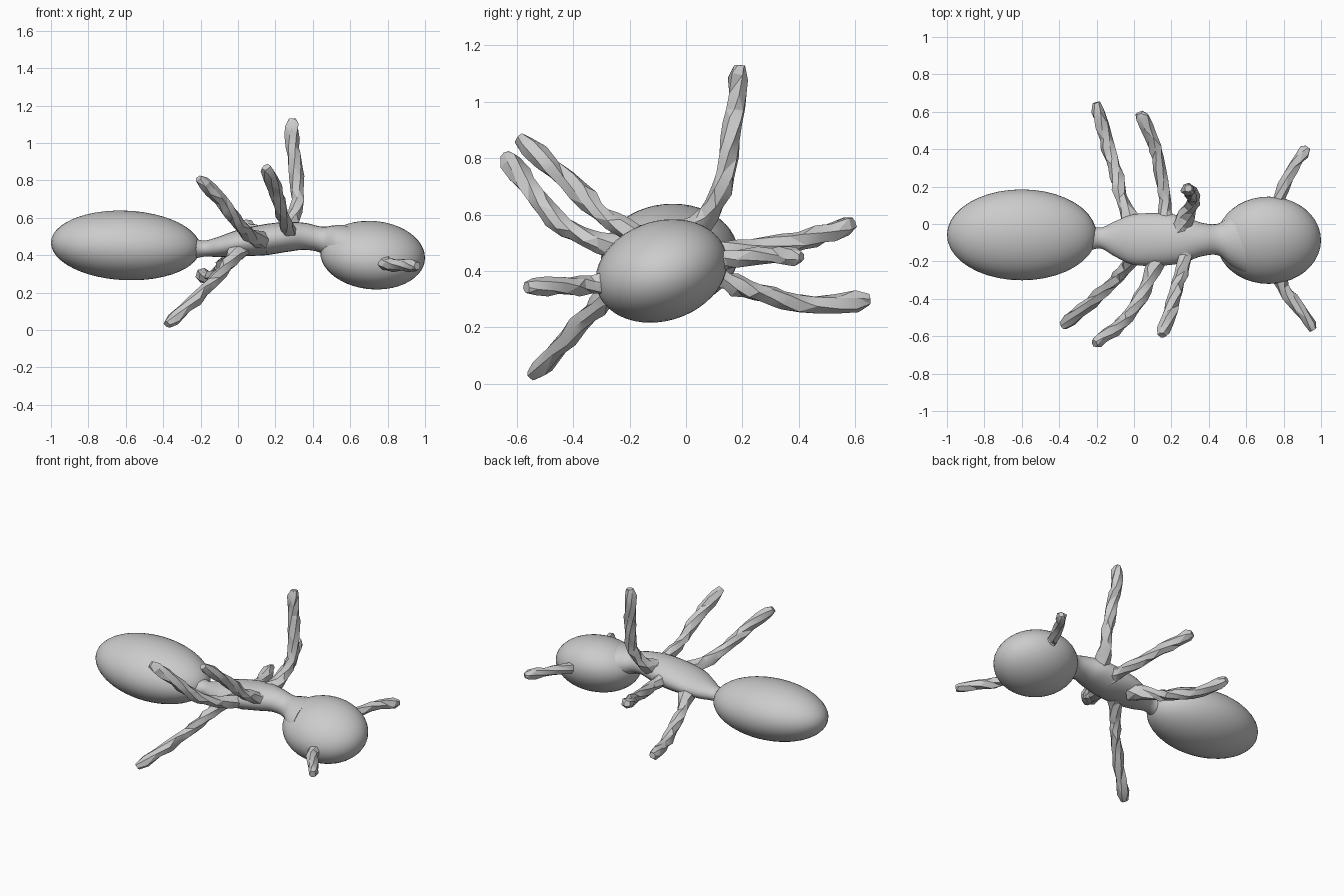
import bpy, bmesh, math, random
from mathutils import Vector, Matrix

if "Cube" in bpy.data.objects:
    bpy.data.objects.remove(bpy.data.objects["Cube"])

random.seed(4)
grey = bpy.data.materials.new("plain grey")
grey.diffuse_color = (0.6, 0.6, 0.6, 1)
grey.use_nodes = True
grey.node_tree.nodes["Principled BSDF"].inputs["Base Color"].default_value = grey.diffuse_color


def finish(bm, name, smooth_angle):
    bmesh.ops.recalc_face_normals(bm, faces=bm.faces)
    me = bpy.data.meshes.new(name)
    bm.to_mesh(me)
    bm.free()
    me.materials.append(grey)
    ob = bpy.data.objects.new(name, me)
    bpy.context.collection.objects.link(ob)
    bpy.ops.object.select_all(action='DESELECT')
    ob.select_set(True)
    bpy.context.view_layer.objects.active = ob
    bpy.ops.object.shade_smooth_by_angle(angle=math.radians(smooth_angle))
    return ob


def spline(pts, t):
    """Catmull-Rom point at t in 0..1 along tuples of any length."""
    n = len(pts) - 1
    i = min(int(t * n), n - 1)
    f = t * n - i
    p = [pts[max(0, min(n, i + k))] for k in (-1, 0, 1, 2)]
    return [0.5 * (2 * b + (c - a) * f + (2 * a - 5 * b + 4 * c - d) * f * f
                   + (3 * b - a - 3 * c + d) * f ** 3) for a, b, c, d in zip(*p)]


def skin(bm, rings):
    """Join rings of points with quads and close the ends."""
    rows = [[bm.verts.new(p) for p in r] for r in rings]
    n = len(rows[0])
    for a, b in zip(rows, rows[1:]):
        for i in range(n):
            bm.faces.new((a[i], a[(i + 1) % n], b[(i + 1) % n], b[i]))
    bm.faces.new(rows[0])
    bm.faces.new(rows[-1])


def ellipsoid(name, centre, radii, shear_yz=0.0, tilt=0.0):
    bm = bmesh.new()
    bmesh.ops.create_uvsphere(bm, u_segments=40, v_segments=24, radius=1)
    for v in bm.verts:
        x, y, z = (a * r for a, r in zip(v.co, radii))
        v.co = Vector((x, y + shear_yz * z, z + tilt * x)) + Vector(centre)
    return finish(bm, name, 60)


# Rear body and head
ellipsoid("abdomen", (-0.6, -0.058, 0.452), (0.4, 0.243, 0.186), 0.06, -0.035)
ellipsoid("head", (0.72, -0.087, 0.4), (0.28, 0.23, 0.183), 0.22, -0.05)

# Thorax with narrow waist and a flare into the head: x, y, z, half width, half height
sections = [(-0.25, -0.075, 0.435, 0.075, 0.06), (-0.18, -0.075, 0.435, 0.055, 0.043),
            (-0.1, -0.08, 0.445, 0.095, 0.055), (0.0, -0.083, 0.465, 0.135, 0.07),
            (0.14, -0.083, 0.482, 0.14, 0.083), (0.26, -0.083, 0.497, 0.125, 0.08),
            (0.36, -0.083, 0.5, 0.09, 0.072), (0.45, -0.083, 0.48, 0.085, 0.072),
            (0.52, -0.087, 0.45, 0.14, 0.11), (0.6, -0.087, 0.42, 0.19, 0.14)]
bm = bmesh.new()
rings = []
for j in range(46):
    x, y, z, w, h = spline(sections, j / 45)
    rings.append([(x, y + w * math.cos(a), z + h * math.sin(a))
                  for a in (math.tau * i / 24 for i in range(24))])
skin(bm, rings)
finish(bm, "thorax", 60)


def limb(name, pts, steps, root, size=0.036):
    """Knobbly six-sided limb that widens smoothly where it meets the body."""
    bm = bmesh.new()
    rings = []
    side = None
    for j in range(steps + 1):
        t = j / steps
        p = Vector(spline(pts, t))
        d = (Vector(spline(pts, min(1, t + 0.02)))
             - Vector(spline(pts, max(0, t - 0.02)))).normalized()
        side = d.orthogonal() if side is None else side - d * side.dot(d)
        side.normalize()
        up = d.cross(side)
        flare = max(0, 1 - t / 0.25) ** 2
        r = size + root * flare
        if j == steps:
            r *= 0.6
        rough = 0 if t < 0.1 else 0.2
        ring = []
        for i in range(6):
            a = math.tau * i / 6 + j * 0.3
            k = r * (1 + random.uniform(-rough, rough))
            ring.append(p + side * (k * math.cos(a)) + up * (k * math.sin(a))
                        + d * random.uniform(-0.012, 0.012) * (0 < j < steps))
        rings.append(ring)
    skin(bm, rings)
    bmesh.ops.triangulate(bm, faces=bm.faces)
    finish(bm, name, 25)


# Three legs on each side
limb("right_rear_leg", [(0.02, -0.15, 0.45), (-0.04, -0.23, 0.37), (-0.11, -0.31, 0.28),
                        (-0.23, -0.42, 0.165), (-0.38, -0.545, 0.03)], 12, 0.03)
limb("right_middle_leg", [(0.14, -0.15, 0.475), (0.07, -0.32, 0.5), (0.0, -0.45, 0.575),
                          (-0.09, -0.55, 0.69), (-0.21, -0.64, 0.81)], 13, 0.03)
limb("right_front_leg", [(0.28, -0.12, 0.51), (0.25, -0.27, 0.58), (0.21, -0.42, 0.72),
                         (0.15, -0.595, 0.87)], 12, 0.03)
limb("left_rear_leg", [(0.0, -0.02, 0.44), (-0.07, 0.15, 0.36), (-0.1, 0.28, 0.315),
                       (-0.15, 0.45, 0.28), (-0.2, 0.65, 0.3)], 13, 0.035)
limb("left_middle_leg", [(0.17, -0.02, 0.48), (0.16, 0.18, 0.475), (0.11, 0.41, 0.51),
                         (0.03, 0.595, 0.57)], 12, 0.035)
limb("left_front_leg", [(0.25, -0.03, 0.51), (0.29, 0.07, 0.585), (0.32, 0.13, 0.7),
                        (0.31, 0.16, 0.86), (0.29, 0.18, 1.0), (0.29, 0.19, 1.13)], 13, 0.035)

# Feelers on the head
limb("left_feeler", [(0.76, 0.08, 0.43), (0.79, 0.18, 0.445), (0.86, 0.32, 0.455),
                     (0.93, 0.41, 0.45)], 8, 0.035, 0.032)
limb("right_feeler", [(0.77, -0.25, 0.36), (0.81, -0.36, 0.35), (0.89, -0.46, 0.35),
                      (0.96, -0.565, 0.34)], 8, 0.035, 0.034)
